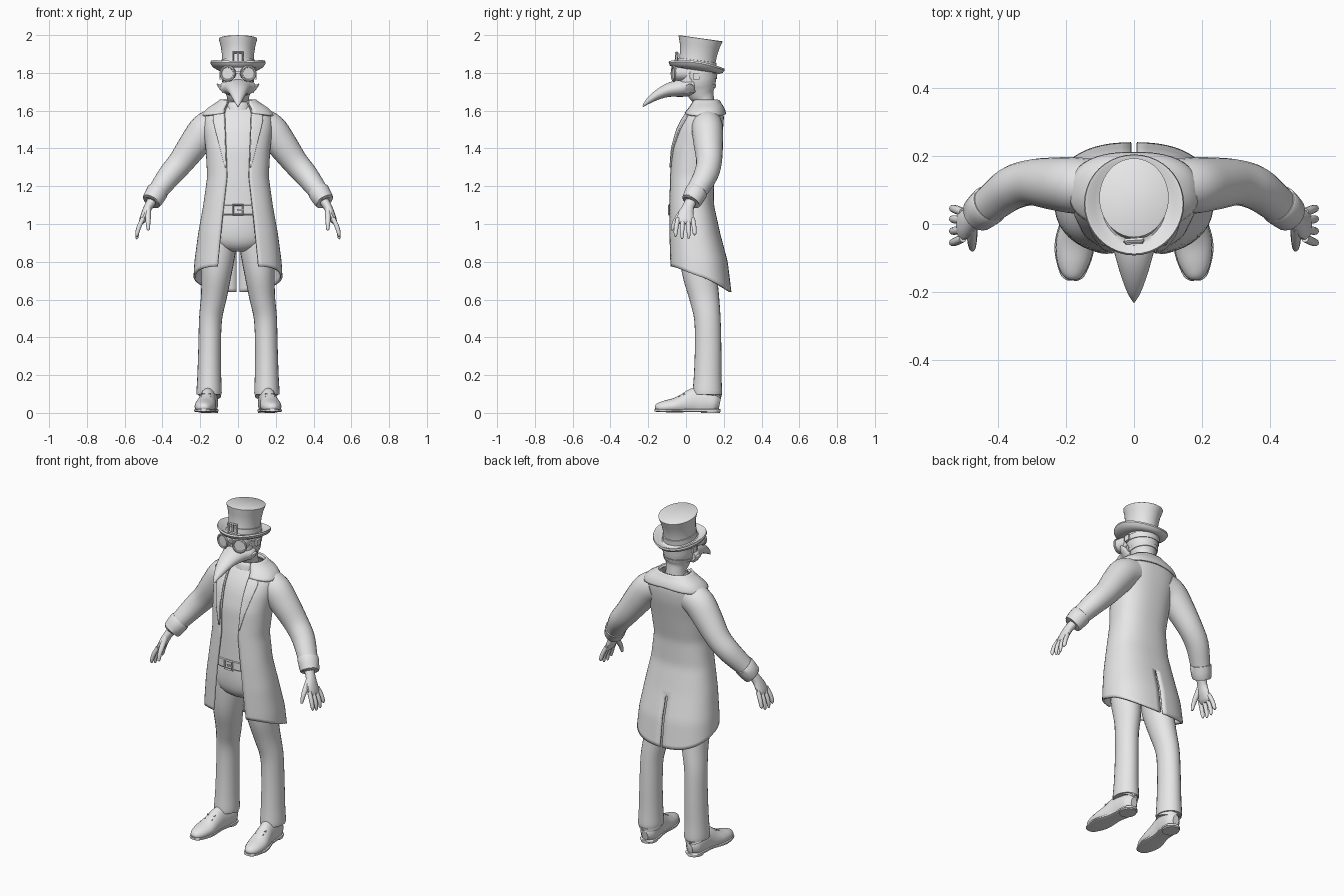
import bpy, bmesh, math
from mathutils import Vector, Matrix

if "Cube" in bpy.data.objects:
    bpy.data.objects.remove(bpy.data.objects["Cube"])

grey = bpy.data.materials.new("plain grey")
grey.use_nodes = True
grey.diffuse_color = (0.8, 0.8, 0.8, 1)
grey.node_tree.nodes["Principled BSDF"].inputs["Base Color"].default_value = (0.8, 0.8, 0.8, 1)
PI = math.pi


def finish(ob, name, angle=40):
    ob.name = name
    ob.data.materials.append(grey)
    bpy.ops.object.select_all(action='DESELECT')
    ob.select_set(True)
    bpy.context.view_layer.objects.active = ob
    bpy.ops.object.shade_smooth_by_angle(angle=math.radians(angle))
    return ob


def grid(name, rows, closed=False, caps=False, mirror=False, thick=0):
    """Skin rows of points into a surface."""
    bm = bmesh.new()
    vs = [[bm.verts.new(p) for p in r] for r in rows]
    n = len(rows[0])
    for a, b in zip(vs, vs[1:]):
        for i in range(n if closed else n - 1):
            j = (i + 1) % n
            bm.faces.new((a[i], a[j], b[j], b[i]))
    if caps:
        bm.faces.new(vs[0])
        bm.faces.new(vs[-1])
    bmesh.ops.recalc_face_normals(bm, faces=bm.faces)
    me = bpy.data.meshes.new(name)
    bm.to_mesh(me)
    bm.free()
    ob = bpy.data.objects.new(name, me)
    bpy.context.collection.objects.link(ob)
    finish(ob, name)
    if mirror:
        ob.modifiers.new("mirror", 'MIRROR')
    if thick:
        m = ob.modifiers.new("thickness", 'SOLIDIFY')
        m.thickness, m.offset = thick, 0
    return ob


def spline(pts, steps):
    """Catmull-Rom through tuples of any length."""
    p = [Vector(q) for q in pts]
    p = [p[0]] + p + [p[-1]]
    out = []
    for a, b, c, d in zip(p, p[1:], p[2:], p[3:]):
        for k in range(steps):
            t = k / steps
            out.append(b + (c - a) * (t / 2) + (a * 2 - b * 5 + c * 4 - d) * (t * t / 2)
                       + (b * 3 - a - c * 3 + d) * (t ** 3 / 2))
    return out + [p[-1]]


def tube(name, pts, ref=(0, 1, 0), n=20, steps=4, mirror=False, floor=None, power=1.0):
    """Loft ellipses along a path of (x, y, z, radius a, radius b)."""
    path = spline(pts, steps)
    rows = []
    for i, q in enumerate(path):
        tan = Vector(path[min(i + 1, len(path) - 1)][:3]) - Vector(path[max(i - 1, 0)][:3])
        side = Vector(ref).cross(tan).normalized()
        other = tan.cross(side).normalized()
        row = []
        for k in range(n):
            c, s = math.cos(2 * PI * k / n), math.sin(2 * PI * k / n)
            c, s = (math.copysign(abs(v) ** power, v) for v in (c, s))
            p = Vector(q[:3]) + side * (c * q[3]) + other * (s * q[4])
            if floor is not None:
                p.z = max(p.z, floor)
            row.append(p)
        rows.append(row)
    return grid(name, rows, True, True, mirror)


def box(name, loc, size, rot=(0, 0, 0)):
    bpy.ops.mesh.primitive_cube_add(size=1, location=loc, rotation=rot)
    ob = bpy.context.object
    ob.scale = size
    return finish(ob, name)


def square_buckle(name, loc, radius, tilt=0):
    bpy.ops.mesh.primitive_torus_add(major_segments=4, minor_segments=4, major_radius=radius,
                                     minor_radius=0.007, location=loc, rotation=(PI / 2 + tilt, PI / 4, 0))
    return finish(bpy.context.object, name, 20)


# Body profile: height, half width, front y, back y
BODY = [(0.62, .235, -.08, .237), (0.8, .225, -.088, .215), (0.95, .205, -.09, .175),
        (1.1, .178, -.088, .142), (1.25, .157, -.083, .142), (1.4, .165, -.073, .17),
        (1.5, .178, -.045, .19), (1.56, .178, -.015, .195), (1.6, .16, .015, .192),
        (1.63, .115, .04, .175), (1.655, .07, .05, .155)]
OPENING = [(0.77, .108), (1.05, .08), (1.25, .057), (1.6, .07), (1.65, .045)]


def lerp_table(table, z):
    if z <= table[0][0]:
        return Vector(table[0])
    for a, b in zip(table, table[1:]):
        if z <= b[0]:
            return Vector(a).lerp(Vector(b), (z - a[0]) / (b[0] - a[0]))
    return Vector(table[-1])


def body(t, z, o=0.0):
    """Point on the torso surface; t runs from front (0) to back (pi)."""
    q = (lerp_table(BODY, z - .015) + lerp_table(BODY, z) + lerp_table(BODY, z + .015)) / 3
    rx, cy, ry = q[1] + o, (q[2] + q[3]) / 2, (q[3] - q[2]) / 2 + o
    c, s = math.cos(t), abs(math.sin(t))
    return Vector((rx * s ** .83, cy - ry * math.copysign(abs(c) ** .83, c), z))


def edge(z):
    """Angle at which the coat opens."""
    rx = lerp_table(BODY, z)[1]
    return math.asin(min(.95, lerp_table(OPENING, z)[1] / rx) ** 1.2)


# Coat with sloping hem and back slit
rows = []
for i in range(49):
    row = []
    for j in range(25):
        u = j / 24
        low = .775 - .135 * (1 - math.cos(PI * u)) / 2
        z = 1.65 + (low - 1.65) * i / 48
        t0 = edge(z)
        p = body(t0 + (PI - t0) * u, z)
        if j == 24:
            p.x = .008 if z < .92 else 0
        row.append(p)
    rows.append(row)
grid("coat", rows, mirror=True, thick=.012)

# Vest under the coat
grid("vest", [[body(PI * j / 24, 1.645 - .6 * i / 24, -.014) for j in range(25)]
              for i in range(25)], mirror=True)

# Wide collar over the shoulders
rows = []
for i in range(9):
    row = []
    for j in range(21):
        u = j / 20
        z = 1.655 + (1.585 - .015 * math.sin(PI * u) - 1.655) * i / 8
        t0 = edge(z)
        row.append(body(t0 + (PI - t0) * u, z, .014))
    rows.append(row)
grid("collar", rows, mirror=True, thick=.01)

# Lapels tapering toward the waist
rows = []
for i in range(17):
    v = i / 16
    z = 1.6 - .3 * v
    width = .42 * (1 - v) + .04 if v > .15 else .3 + .8 * v
    rows.append([body(edge(z) + width * j / 8, z, .009) for j in range(9)])
grid("lapels", rows, mirror=True, thick=.008)

# Sleeves and turned cuffs
tube("sleeves", [(.11, .11, 1.53, .085, .08), (.17, .113, 1.5, .088, .083), (.23, .118, 1.425, .081, .078),
                 (.3, .122, 1.33, .069, .068), (.36, .105, 1.26, .063, .064), (.42, .06, 1.18, .053, .056),
                 (.452, .035, 1.135, .048, .05)], mirror=True, n=24)
tube("cuffs", [(.424, .058, 1.176, .05, .053), (.426, .056, 1.173, .058, .06),
               (.456, .03, 1.122, .053, .054), (.458, .028, 1.119, .046, .047)], mirror=True, steps=2)

# Hands
tube("palms", [(.45, .03, 1.13, .026, .03), (.475, .012, 1.09, .023, .031), (.493, .0, 1.05, .021, .042),
               (.508, -.004, 1.015, .016, .044), (.512, -.005, 1.0, .007, .035)], mirror=True, n=14)
for k, y in enumerate((-.042, -.016, .011, .035)):
    drop = (.012, 0, .002, .02)[k]
    tube("fingers_%d" % (k + 1), [(.503, y, 1.03, .012, .012), (.522, y * 1.2, .99, .012, .0125),
                                  (.533, y * 1.3, .955, .0105, .011), (.535, y * 1.3, .926 + drop, .007, .007),
                                  (.534, y * 1.3, .92 + drop, .002, .002)], n=10, mirror=True)
tube("thumbs", [(.475, -.008, 1.085, .014, .016), (.476, -.04, 1.04, .015, .015), (.476, -.062, 1.005, .012, .012),
                (.475, -.073, .972, .008, .008), (.475, -.075, .966, .002, .002)], n=10, mirror=True)

# Trousers
tube("trouser_hips", [(0, .028, 1.07, .15, .094), (0, .035, .98, .172, .103), (0, .045, .92, .165, .1),
                      (0, .06, .885, .1, .07)], n=32)
tube("trouser_legs", [(.092, .05, .98, .075, .09), (.1, .062, .88, .09, .098), (.113, .07, .75, .081, .092),
                      (.127, .095, .62, .069, .08), (.145, .113, .5, .061, .07), (.15, .117, .35, .06, .07),
                      (.152, .115, .2, .063, .073), (.153, .113, .105, .067, .078), (.153, .113, .098, .06, .07)],
     mirror=True, n=24)

# Shoes with soles, heels and laces
tube("shoes", [(.182, -.162, .022, .012, .008), (.181, -.15, .026, .03, .024), (.179, -.115, .03, .047, .034),
               (.174, -.06, .036, .056, .043), (.167, -.005, .045, .05, .06), (.16, .045, .055, .045, .077),
               (.154, .1, .055, .047, .075), (.15, .15, .05, .044, .06), (.149, .178, .045, .02, .03)],
     ref=(0, 0, 1), mirror=True, floor=.014)
tube("soles", [(.182, -.166, .014, .016, .006), (.181, -.15, .013, .036, .008), (.177, -.09, .012, .056, .009),
               (.173, -.04, .012, .057, .009), (.163, .03, .013, .045, .009), (.154, .1, .013, .048, .009),
               (.15, .155, .013, .045, .009), (.149, .182, .013, .018, .007)],
     ref=(0, 0, 1), mirror=True, power=.6)
tube("heels", [(.152, .13, 0, .045, .05), (.152, .13, .016, .046, .052)], mirror=True, steps=1)
for s in (-1, 1):
    for y, z in ((-.035, .086), (-.012, .1)):
        box("lace", (s * .169, y, z), (.05, .009, .008), (.5, 0, 0))

# Belt and buckle
belt = [[body(PI * j / 24, z, o) for j in range(25)] for z, o in
        ((1.1, -.016), (1.097, -.006), (1.053, -.006), (1.05, -.016))]
grid("belt", belt, mirror=True)
square_buckle("belt_buckle", (0, -.089, 1.075), .036)
box("buckle_pin", (.012, -.093, 1.075), (.035, .007, .008))

# Neckband, neck and head
tube("neckband", [(0, .088, 1.6, .072, .064), (0, .09, 1.625, .068, .06), (0, .092, 1.64, .06, .052)])
tube("head", [(0, .1, 1.6, .06, .055), (0, .095, 1.655, .056, .054), (0, .08, 1.695, .066, .072),
              (0, .071, 1.75, .083, .088), (0, .07, 1.8, .087, .09), (0, .07, 1.85, .082, .086)], n=28)

# Beaked mask
tube("beak", [(0, .045, 1.728, .092, .044), (0, .01, 1.724, .096, .048), (0, -.03, 1.72, .074, .047),
              (0, -.095, 1.708, .055, .036), (0, -.15, 1.684, .039, .026), (0, -.2, 1.65, .02, .015),
              (0, -.229, 1.622, .003, .003)], ref=(0, 0, 1), n=24)
tube("mask_front", [(0, .02, 1.72, .08, .06), (0, .015, 1.77, .078, .058), (0, .02, 1.83, .07, .055)])
for s in (-1, 1):
    tube("cheek_flap", [(s * .07, .02, 1.70, .012, .03), (s * .092, .02, 1.725, .011, .024),
                        (s * .112, .022, 1.742, .003, .006)], n=12)

# Head straps
tube("goggle_strap", [(0, .07, 1.768, .09, .093), (0, .07, 1.798, .093, .096)], steps=1, n=28)
tube("mask_strap", [(0, .076, 1.712, .076, .08), (0, .074, 1.73, .083, .087)], steps=1, n=28)

# Goggles
for s in (-1, 1):
    turn = s * .25
    out = Vector((math.sin(turn), -math.cos(turn), 0))
    c = Vector((s * .048, -.035, 1.797))
    bpy.ops.mesh.primitive_cylinder_add(vertices=28, radius=.038, depth=.065, location=c, rotation=(PI / 2, 0, turn))
    finish(bpy.context.object, "goggle_lens")
    bpy.ops.mesh.primitive_torus_add(major_radius=.037, minor_radius=.007, major_segments=28, minor_segments=8,
                                     location=c + out * .031, rotation=(PI / 2, 0, turn))
    finish(bpy.context.object, "goggle_rim")
    box("strap_clip", (s * .093, .055, 1.783), (.012, .035, .034))
box("goggle_bridge", (0, -.055, 1.803), (.035, .012, .012))


# Tall hat, tipped back
tip = Matrix.Translation((0, .055, 1.825)) @ Matrix.Rotation(-.14, 4, 'X')


def hat_part(name, profile, n=40):
    rows = []
    for r, z in profile:
        wide = r > .11
        sy = 1.02 if wide else 1.15
        row = []
        for k in range(n):
            x, y = r * math.cos(2 * PI * k / n), r * sy * math.sin(2 * PI * k / n)
            lift = .02 * (x / .147) ** 2 if wide else 0
            row.append(tip @ Vector((x, y, z + lift)))
        rows.append(row)
    return grid(name, rows, True, True)


hat_part("hat", [(.07, -.006), (.09, -.01), (.118, -.014), (.138, -.006), (.147, .008), (.144, .018), (.136, .017),
                 (.118, .006), (.095, .008), (.086, .016), (.084, .04), (.086, .08), (.092, .12), (.101, .152),
                 (.102, .158), (.099, .16)])
hat_part("hat_band", [(.08, .012), (.09, .013), (.089, .042), (.08, .043)])
square_buckle("hat_buckle", (0, -.05, 1.882), .036, -.1)
box("hat_buckle_pin", (0, -.05, 1.882), (.01, .008, .045))
